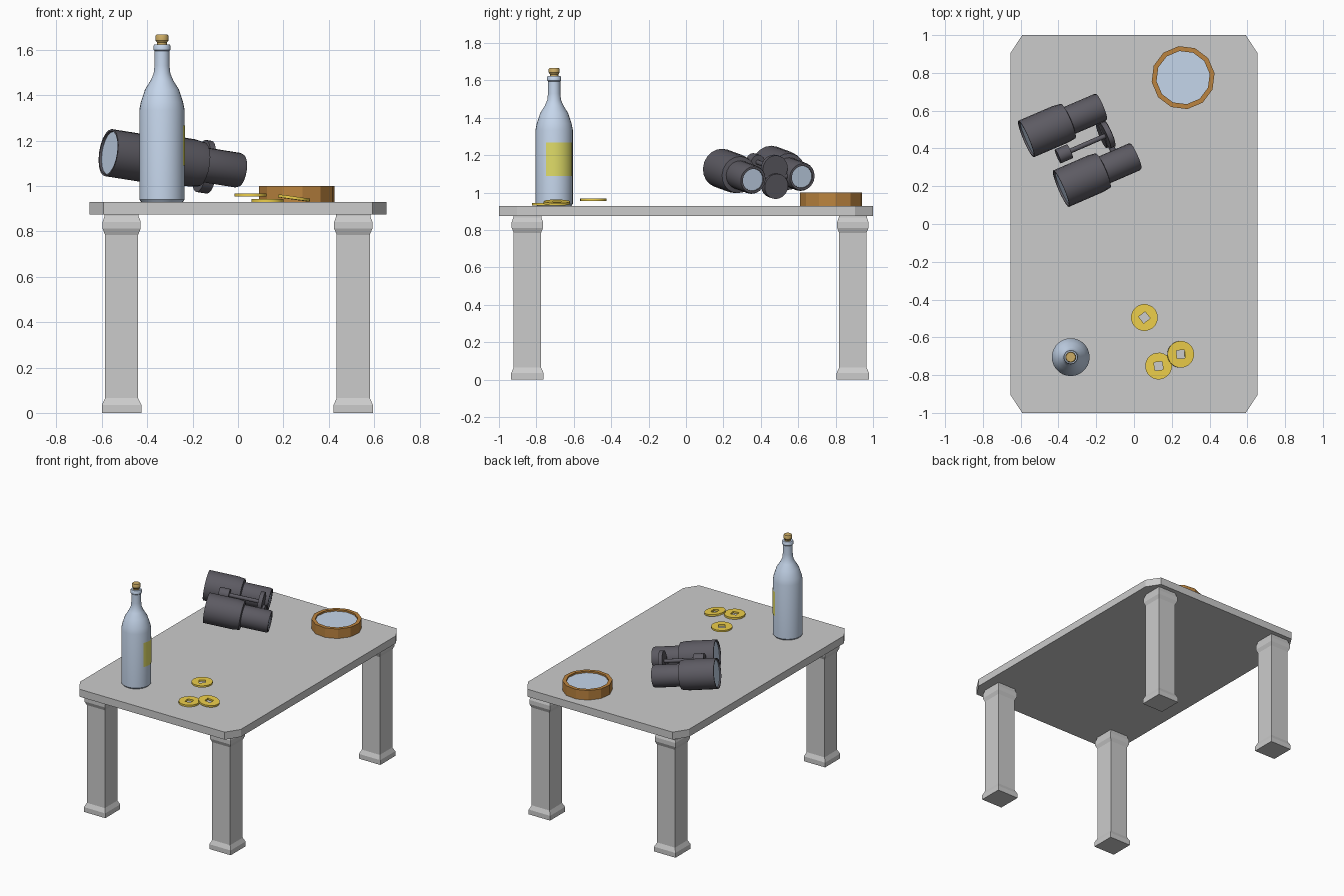
import bpy, bmesh
from math import sin, cos, pi, radians, sqrt
from mathutils import Vector

if "Cube" in bpy.data.objects:
    bpy.data.objects.remove(bpy.data.objects["Cube"])

mats = {}


def material(name, color):
    m = bpy.data.materials.new(name)
    m.diffuse_color = (*color, 1)
    m.use_nodes = True
    m.node_tree.nodes["Principled BSDF"].inputs["Base Color"].default_value = m.diffuse_color
    mats[name] = m


material("glass", (0.56, 0.67, 0.83))
material("dark", (0.11, 0.105, 0.125))
material("gold", (0.85, 0.62, 0.07))
material("wood", (0.50, 0.23, 0.05))
material("paper", (0.75, 0.72, 0.14))
material("cork", (0.60, 0.41, 0.13))


def finish(name, bm, mat=None, smooth=True):
    bmesh.ops.remove_doubles(bm, verts=bm.verts, dist=1e-5)
    bmesh.ops.recalc_face_normals(bm, faces=bm.faces)
    me = bpy.data.meshes.new(name)
    bm.to_mesh(me)
    bm.free()
    ob = bpy.data.objects.new(name, me)
    bpy.context.collection.objects.link(ob)
    if mat:
        me.materials.append(mats[mat])
    if smooth:
        bpy.ops.object.select_all(action='DESELECT')
        ob.select_set(True)
        bpy.context.view_layer.objects.active = ob
        bpy.ops.object.shade_smooth_by_angle(angle=radians(32))
    return ob


def lathe(name, profile, segs, mat=None, loc=(0, 0, 0), axis=None, start=0.0,
          sweep=2 * pi, closed=False, smooth=True):
    """Turn (radius, height) points; a radius may be a function of the angle."""
    bm = bmesh.new()
    full = sweep > 6.28
    n = segs if full else segs + 1
    rings = []
    for r, z in profile:
        ring = []
        for i in range(n):
            a = start + sweep * i / segs
            rad = r(a) if callable(r) else r
            ring.append(bm.verts.new((rad * cos(a), rad * sin(a), z)))
        rings.append(ring)
    for k in range(len(rings) if closed else len(rings) - 1):
        lo, hi = rings[k], rings[(k + 1) % len(rings)]
        for i in range(segs):
            j = (i + 1) % n
            bm.faces.new((lo[i], lo[j], hi[j], hi[i]))
    if full and not closed:
        bm.faces.new(rings[0])
        bm.faces.new(rings[-1])
    ob = finish(name, bm, mat, smooth)
    ob.location = loc
    if axis is not None:
        ob.rotation_mode = 'QUATERNION'
        ob.rotation_quaternion = Vector(axis).to_track_quat('Z', 'Y')
    return ob


def rod(name, a, b, r, mat, segs=16):
    a, b = Vector(a), Vector(b)
    return lathe(name, [(r, 0), (r, (b - a).length)], segs, mat, a, b - a)


# Table top with clipped corners
bm = bmesh.new()
X, Y, cx, cy = 0.655, 1.0, 0.063, 0.097
outline = [(X, Y - cy), (X - cx, Y), (cx - X, Y), (-X, Y - cy),
           (-X, cy - Y), (cx - X, -Y), (X - cx, -Y), (X, cy - Y)]
face = bm.faces.new([bm.verts.new((x, y, 0.875)) for x, y in outline])
ext = bmesh.ops.extrude_face_region(bm, geom=[face])
bmesh.ops.translate(bm, vec=(0, 0, 0.055),
                    verts=[v for v in ext["geom"] if isinstance(v, bmesh.types.BMVert)])
bm.faces.ensure_lookup_table()
finish("table_top", bm, smooth=False)

# Square legs with flared feet and capitals
leg = [(0.087, 0), (0.087, 0.035), (0.073, 0.065), (0.073, 0.785),
       (0.084, 0.812), (0.084, 0.842), (0.075, 0.868), (0.075, 0.876)]
leg = [(r * sqrt(2), z) for r, z in leg]
for side, x in (("left", -0.513), ("right", 0.508)):
    for end, y in (("front", -0.848), ("back", 0.892)):
        lathe(f"{end}_{side}_leg", leg, 4, loc=(x, y, 0), start=pi / 4, smooth=False)

# Bottle, label and cork
bottle_at = (-0.335, -0.705, 0)
lathe("bottle", [(0.092, 0.93), (0.1, 0.94), (0.1, 1.335), (0.093, 1.37), (0.075, 1.425),
                 (0.05, 1.465), (0.037, 1.495), (0.033, 1.53), (0.033, 1.595),
                 (0.038, 1.6), (0.038, 1.617), (0.034, 1.624)], 28, "glass", bottle_at)
lathe("bottle_label", [(0.102, 1.09), (0.102, 1.267)], 10, "paper", bottle_at,
      start=radians(-26), sweep=radians(94))
lathe("cork", [(0.022, 1.615), (0.022, 1.632), (0.029, 1.642), (0.029, 1.66),
               (0.025, 1.667)], 16, "cork", bottle_at)


# Coins with square holes
def square(a, h=0.022):
    return h / max(abs(cos(a)), abs(sin(a)))


coins = [((0.055, -0.495, 0.961), 0, 38), ((0.13, -0.752, 0.937), 0, 8),
         ((0.247, -0.69, 0.947), 8, 4)]
for i, (loc, tilt, spin) in enumerate(coins):
    t = 0.0065
    c = lathe(f"coin_{i + 1}", [(square, -t), (0.071, -t), (0.071, t), (square, t)],
              24, "gold", loc, closed=True)
    c.rotation_euler = (0, radians(tilt), radians(spin))

# Round dish: twelve-sided wooden rim around a glass disc
dish_at, turn = (0.26, 0.775, 0), radians(8)
lathe("dish_rim", [(0.168, 0.93), (0.168, 1.0), (0.142, 1.0), (0.142, 0.93)], 12, "wood",
      dish_at, start=turn, closed=True, smooth=False)
lathe("dish_glass", [(0.144, 0.932), (0.144, 0.988)], 12, "glass", dish_at,
      start=turn, smooth=False)

# Binocular barrels with lenses
barrels = {"far": ((-0.571, 0.45, 1.147), (-0.172, 0.621, 1.084)),
           "near": ((-0.386, 0.187, 1.131), (0.010, 0.359, 1.068))}
for side, (a, b) in barrels.items():
    a, b = Vector(a), Vector(b)
    L, d = (b - a).length, (b - a).normalized()
    lathe(f"{side}_barrel", [(0.095, 0.02), (0.097, 0), (0.105, 0), (0.105, 0.2),
                             (0.099, 0.245), (0.077, 0.25), (0.077, L - 0.012),
                             (0.072, L), (0.06, L), (0.058, L - 0.02)], 20, "dark", a, d)
    rod(f"{side}_front_lens", a + d * 0.01, a + d * 0.018, 0.0955, "glass", 20)
    rod(f"{side}_eye_lens", b - d * 0.018, b - d * 0.008, 0.059, "glass", 20)

# Hinge between the barrels: focus wheel, rod, front knob, lower wheel, bridge
d = Vector((0.905, 0.393, -0.145)).normalized()
wheel = Vector((-0.14, 0.472, 1.13))
knob = wheel - d * 0.255
rod("focus_wheel", wheel - d * 0.014, wheel + d * 0.014, 0.072, "dark", 20)
rod("hinge_rod", knob, wheel, 0.013, "dark", 12)
rod("front_knob", knob - d * 0.035, knob + d * 0.035, 0.04, "dark")
low = Vector((-0.15, 0.474, 1.037))
rod("lower_wheel", low - d * 0.025, low + d * 0.025, 0.068, "dark", 20)
rod("bridge", (-0.205, 0.60, 1.09), (-0.085, 0.33, 1.082), 0.016, "dark", 12)
